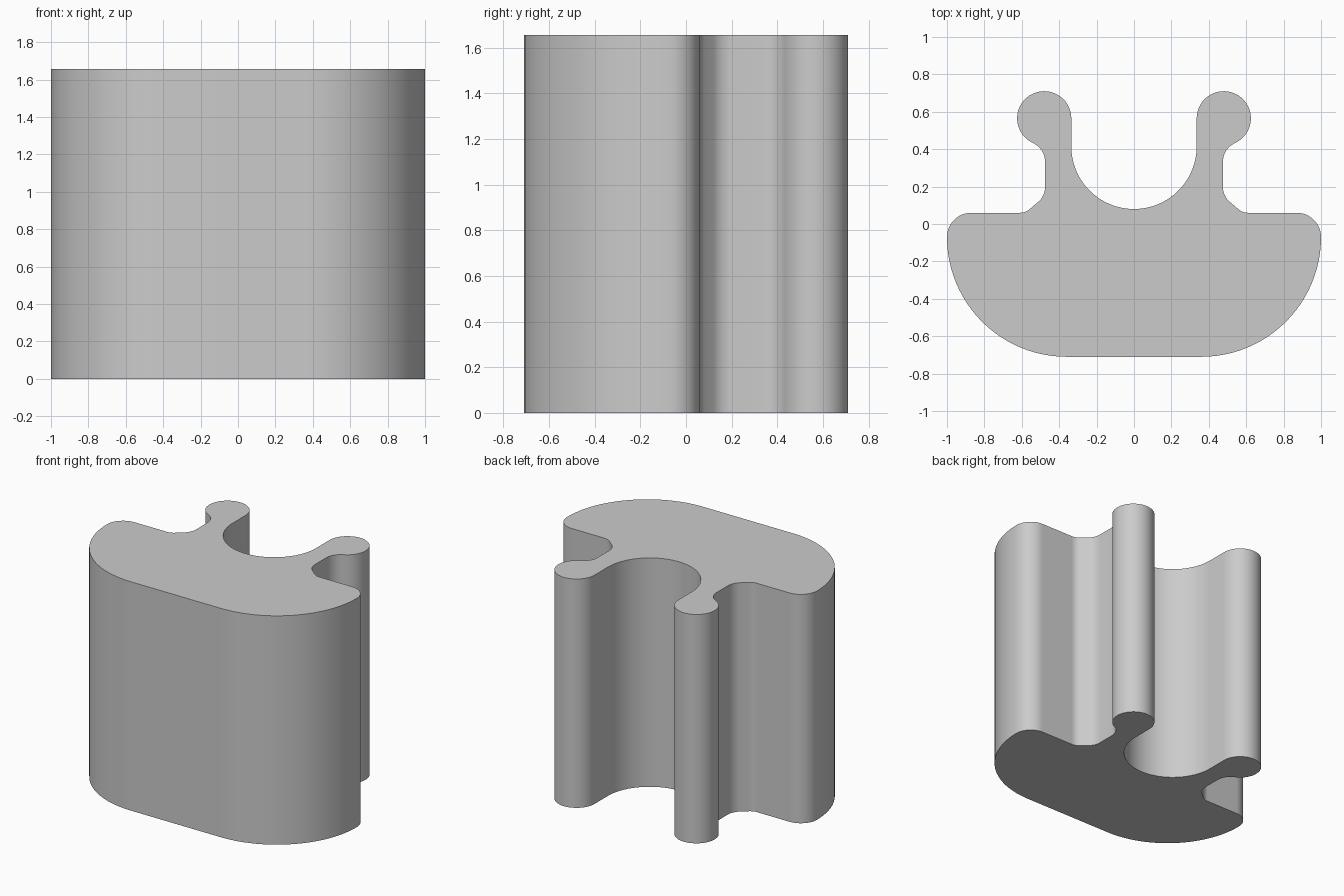
import bpy, bmesh, math

if "Cube" in bpy.data.objects:
    bpy.data.objects.remove(bpy.data.objects["Cube"], do_unlink=True)

HEIGHT = 1.655


def arc(cx, cy, r, start, end, n):
    """Points along an arc, angles in degrees."""
    angles = [math.radians(start + (end - start) * i / n) for i in range(n + 1)]
    return [(cx + r * math.cos(a), cy + r * math.sin(a)) for a in angles]


# Left half of the cross-section, from front centre round to the groove bottom
half = (
    arc(0.36, -0.07, 0.64, -90, 0, 24)            # broad rounded front
    + arc(0.87, -0.07, 0.13, 0, 90, 12)           # shoulder
    + arc(0.61, 0.14, 0.08, 270, 225, 6)          # foot of the neck
    + arc(0.585, 0.20, 0.11, 225, 180, 6)
    + arc(0.589, 0.33, 0.114, 180, 115, 10)       # neck into bead
    + arc(0.48, 0.565, 0.145, -65, 180, 32)       # round bead
    + arc(0, 0.415, 0.335, 0, -90, 24)            # central groove
)
outline = []
for p in half + [(-x, y) for x, y in reversed(half)]:
    if not outline or math.dist(p, outline[-1]) > 0.001:
        outline.append(p)

# Extrude the section upwards
bm = bmesh.new()
base = bm.faces.new([bm.verts.new((x, y, 0)) for x, y in outline])
top = bmesh.ops.extrude_face_region(bm, geom=[base], use_keep_orig=True)
bmesh.ops.translate(bm, vec=(0, 0, HEIGHT),
                    verts=[v for v in top["geom"] if isinstance(v, bmesh.types.BMVert)])
bmesh.ops.recalc_face_normals(bm, faces=bm.faces)
mesh = bpy.data.meshes.new("extruded_profile")
bm.to_mesh(mesh)
bm.free()
profile = bpy.data.objects.new("extruded_profile", mesh)
bpy.context.collection.objects.link(profile)

# Plain grey material
grey = bpy.data.materials.new("light_grey")
grey.use_nodes = True
colour = (0.6, 0.6, 0.6, 1)
grey.diffuse_color = colour
grey.node_tree.nodes["Principled BSDF"].inputs["Base Color"].default_value = colour
mesh.materials.append(grey)

# Smooth curved walls, sharp end caps
bpy.ops.object.select_all(action="DESELECT")
profile.select_set(True)
bpy.context.view_layer.objects.active = profile
bpy.ops.object.shade_smooth_by_angle(angle=math.radians(30))
